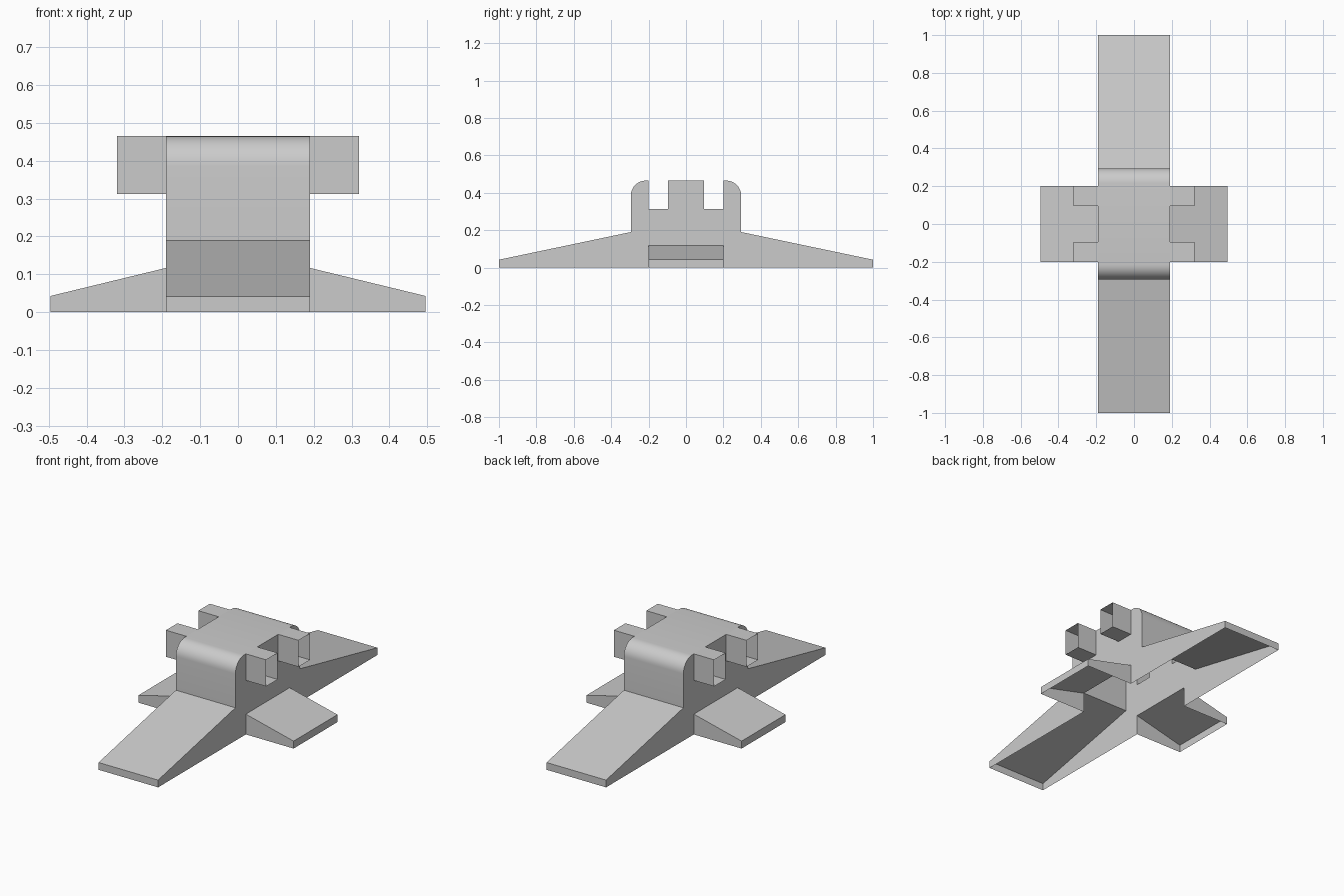
import bpy, bmesh
from math import sin, cos, pi

if "Cube" in bpy.data.objects:
    bpy.data.objects.remove(bpy.data.objects["Cube"])

HW, TOP = 0.19, 0.465      # half width and top height of the body
R = 0.08                   # top edge rounding
WING_X, PRONG_X = 0.495, 0.32


def make(name, polys):
    """Mesh object from a list of polygons, shared corners welded."""
    bm = bmesh.new()
    for poly in polys:
        bm.faces.new([bm.verts.new(p) for p in poly])
    bmesh.ops.remove_doubles(bm, verts=bm.verts, dist=1e-5)
    bmesh.ops.recalc_face_normals(bm, faces=bm.faces)
    me = bpy.data.meshes.new(name)
    bm.to_mesh(me)
    bm.free()
    ob = bpy.data.objects.new(name, me)
    bpy.context.collection.objects.link(ob)
    bpy.context.view_layer.objects.active = ob
    ob.select_set(True)
    bpy.ops.object.shade_smooth_by_angle(angle=pi / 6)
    ob.select_set(False)
    return ob


def strip(profile, to3d, a, b):
    """Quads joining an open profile at depth a to the same profile at depth b."""
    return [[to3d(p, a), to3d(q, a), to3d(q, b), to3d(p, b)]
            for p, q in zip(profile, profile[1:])]


def yz(p, x):
    return (x, p[0], p[1])


def xz(p, y):
    return (p[0], y, p[1])


# Body shell, open underneath: ramps, upright ends and rounded top
arc = [(0.295 - R + R * cos(i * pi / 20), TOP - R + R * sin(i * pi / 20)) for i in range(11)]
half = [(1, 0), (1, 0.042), (0.295, 0.19)] + arc
full = half + [(-y, z) for y, z in reversed(half)]
# Side walls: same outline, notched where the prongs and wings open into the body
notch = [(0.2, TOP), (0.2, 0.312), (0.095, 0.312), (0.095, TOP)]
wall = (half + notch + [(-y, z) for y, z in reversed(notch)]
        + [(-y, z) for y, z in reversed(half)]
        + [(-0.2, 0), (-0.2, 0.117), (0.2, 0.117), (0.2, 0)])
make("body_shell", strip(full, yz, -HW, HW)
     + [[yz(p, s * HW) for p in wall] for s in (-1, 1)])

for s, side in ((-1, "left"), (1, "right")):
    # Sloped side wing, open underneath and towards the body
    slope = [(s * HW, 0.117), (s * WING_X, 0.043), (s * WING_X, 0)]
    make(f"{side}_wing", strip(slope, xz, -0.2, 0.2)
         + [[xz(p, y) for p in slope + [(s * HW, 0)]] for y in (-0.2, 0.2)])
    # Square prongs, open at the outer end
    for t, end in ((-1, "front"), (1, "back")):
        square = [(t * y, z) for y, z in notch]
        make(f"{side}_{end}_prong", strip(square + square[:1], yz, s * HW, s * PRONG_X))
